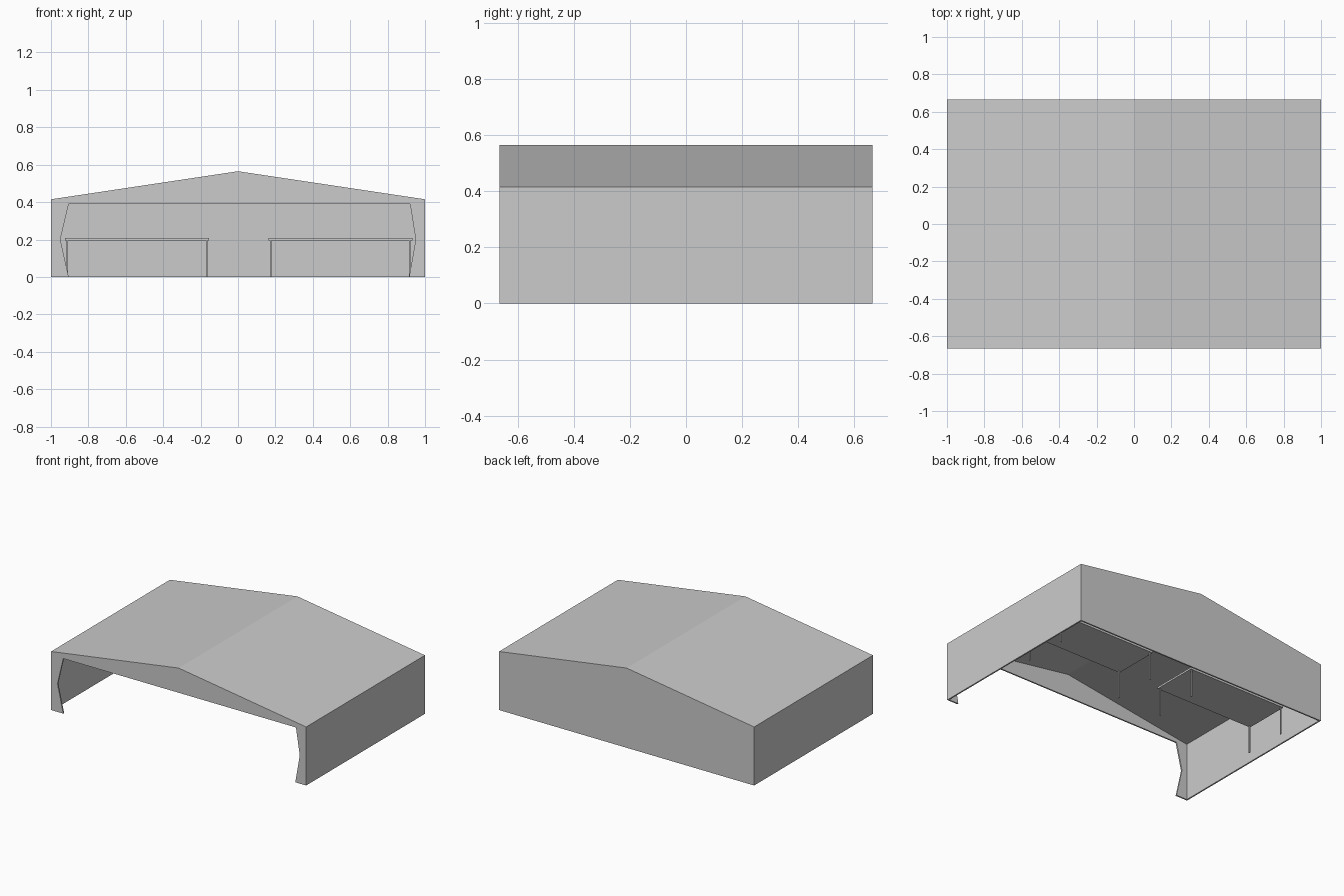
import bpy, bmesh

if "Cube" in bpy.data.objects:
    bpy.data.objects.remove(bpy.data.objects["Cube"])

HALF_D = 0.665
THICK = 0.01
# outer gable outline: lower left, over the ridge, to lower right
GABLE = [(-1, 0), (-1, 0.415), (0, 0.565), (1, 0.415), (1, 0)]
# front opening with kinked jambs, from lower right to lower left
OPENING = [(0.915, 0), (0.95, 0.2), (0.92, 0.39), (-0.905, 0.39), (-0.95, 0.2), (-0.905, 0)]


def make_object(name, bm):
    mesh = bpy.data.meshes.new(name)
    bm.to_mesh(mesh)
    bm.free()
    obj = bpy.data.objects.new(name, mesh)
    bpy.context.collection.objects.link(obj)
    return obj


def add_box(bm, lo, hi):
    verts = bmesh.ops.create_cube(bm, size=1)["verts"]
    for v in verts:
        v.co = [(a + b) / 2 + c * (b - a) for a, b, c in zip(lo, hi, v.co)]


# hall shell: walls, roof and open front, floor left open
bm = bmesh.new()
front = [bm.verts.new((x, -HALF_D, z)) for x, z in GABLE]
back = [bm.verts.new((x, HALF_D, z)) for x, z in GABLE]
jamb = [bm.verts.new((x, -HALF_D, z)) for x, z in OPENING]
for i in range(4):
    bm.faces.new((front[i], front[i + 1], back[i + 1], back[i]))
bm.faces.new(back)
bm.faces.new(list(reversed(front + jamb)))
shell = make_object("hall_shell", bm)
solid = shell.modifiers.new("wall_thickness", "SOLIDIFY")
solid.thickness = THICK
solid.offset = -1
solid.use_even_offset = True


# tables: thin top on four slender legs
def make_table(name, x0, x1, y0=0.05, y1=0.38):
    bm = bmesh.new()
    add_box(bm, (x0, y0, 0.195), (x1, y1, 0.208))
    for lx in (x0 + 0.009, x1 - 0.017):
        for ly in (y0 + 0.006, y1 - 0.014):
            add_box(bm, (lx, ly, 0), (lx + 0.008, ly + 0.008, 0.195))
    make_object(name, bm)


make_table("left_table", -0.925, -0.155)
make_table("right_table", 0.163, 0.932)
